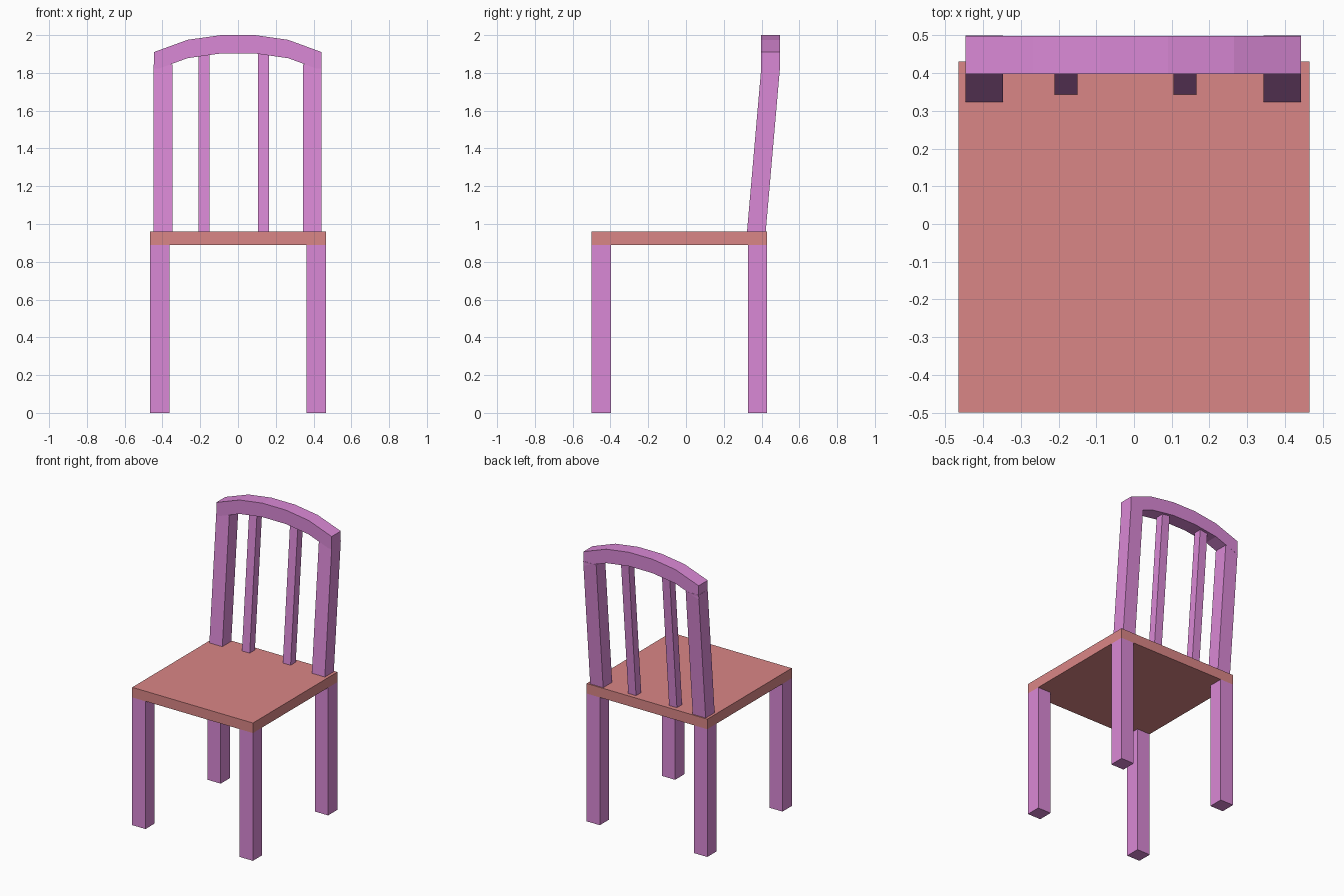
import bpy

if "Cube" in bpy.data.objects:
    bpy.data.objects.remove(bpy.data.objects["Cube"])


def material(name, color):
    m = bpy.data.materials.new(name)
    m.diffuse_color = color
    m.use_nodes = True
    m.node_tree.nodes["Principled BSDF"].inputs["Base Color"].default_value = m.diffuse_color
    return m


FRAME = material("frame_pink", (0.70, 0.25, 0.67, 1))
SEAT = material("seat_coral", (0.70, 0.24, 0.24, 1))


def prism(name, bottom, top, mat):
    """Solid joining two matching loops of points."""
    n = len(bottom)
    faces = [tuple(reversed(range(n))), tuple(range(n, 2 * n))]
    faces += [(i, (i + 1) % n, (i + 1) % n + n, i + n) for i in range(n)]
    mesh = bpy.data.meshes.new(name)
    mesh.from_pydata(bottom + top, [], faces)
    mesh.materials.append(mat)
    obj = bpy.data.objects.new(name, mesh)
    bpy.context.collection.objects.link(obj)
    return obj


def rect(x0, x1, y0, y1, z):
    return [(x0, y0, z), (x1, y0, z), (x1, y1, z), (x0, y1, z)]


def bar(name, x, y, z, mat, lean=0.0):
    """Box over the given ranges, its top shifted backwards by lean."""
    return prism(name, rect(*x, *y, z[0]),
                 rect(*x, y[0] + lean, y[1] + lean, z[1]), mat)


# Seat board
bar("seat", (-0.465, 0.465), (-0.5, 0.43), (0.89, 0.96), SEAT)

# Four straight legs, flush with the seat corners
for side, x in (("left", (-0.465, -0.363)), ("right", (0.363, 0.465))):
    bar(f"front_leg_{side}", x, (-0.5, -0.398), (0, 0.89), FRAME)
    bar(f"back_leg_{side}", x, (0.328, 0.43), (0, 0.89), FRAME)

# Leaning outer posts of the backrest
for side, x in (("left", (-0.447, -0.347)), ("right", (0.343, 0.443))):
    bar(f"back_post_{side}", x, (0.323, 0.422), (0.96, 1.845), FRAME, lean=0.077)

# Thin leaning slats, ending inside the top rail
for side, x in (("left", (-0.21, -0.15)), ("right", (0.105, 0.165))):
    bar(f"back_slat_{side}", x, (0.343, 0.40), (0.96, 1.91), FRAME, lean=0.081)

# Arched top rail: faceted arc profile extruded in y
arc = [(-0.446, 1.91), (-0.267, 1.975), (-0.09, 2.0),
       (0.09, 2.0), (0.265, 1.975), (0.443, 1.91)]
profile = [(x, z - 0.097) for x, z in arc] + arc[::-1]
# Back loop first would flip the normals, so the front loop runs reversed
profile.reverse()
prism("top_rail", [(x, 0.398, z) for x, z in reversed(profile)][::-1],
      [(x, 0.498, z) for x, z in profile], FRAME)

# Make every part's faces point outwards
import bmesh
for obj in bpy.context.collection.objects:
    bm = bmesh.new()
    bm.from_mesh(obj.data)
    bmesh.ops.recalc_face_normals(bm, faces=bm.faces)
    bm.to_mesh(obj.data)
    bm.free()
